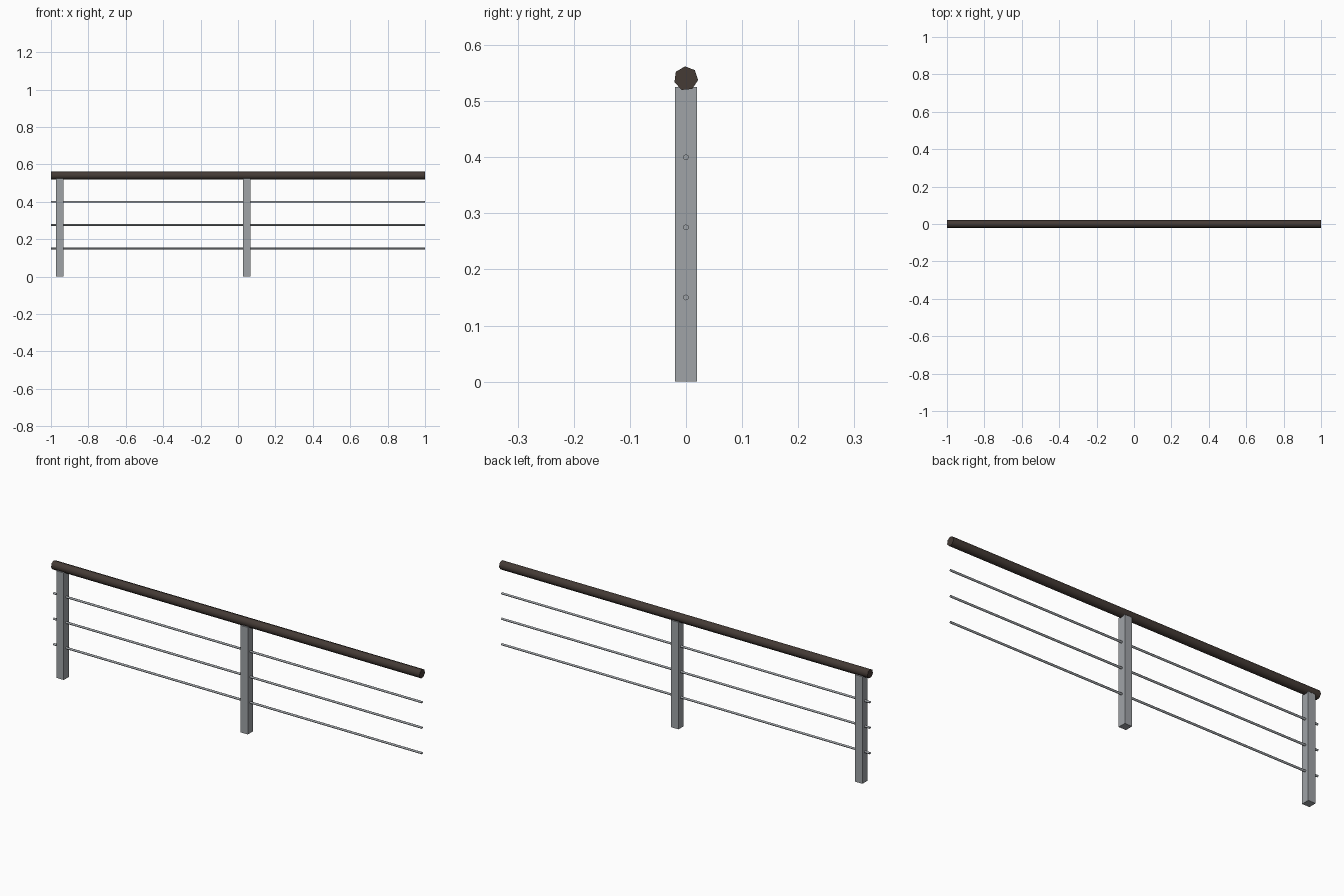
import bpy
import math

cube = bpy.data.objects.get("Cube")
if cube:
    bpy.data.objects.remove(cube, do_unlink=True)


def make_material(name, rgb):
    mat = bpy.data.materials.new(name)
    mat.use_nodes = True
    mat.diffuse_color = (*rgb, 1)
    mat.node_tree.nodes["Principled BSDF"].inputs["Base Color"].default_value = (*rgb, 1)
    return mat


wood = make_material("dark brown", (0.058, 0.043, 0.036))
steel = make_material("steel grey", (0.35, 0.37, 0.39))


def bar(name, radius, z, mat, sides=7, top_angle=95):
    """Full-length bar along x with one corner of its section at top_angle."""
    bpy.ops.mesh.primitive_cylinder_add(vertices=sides, radius=radius, depth=2)
    obj = bpy.context.object
    # Turn the section so a corner lies at top_angle, then lay the bar along x
    for v in obj.data.vertices:
        a = math.atan2(v.co.y, v.co.x) + math.radians(top_angle - 90)
        v.co = (v.co.z, radius * math.cos(a), radius * math.sin(a))
    obj.data.update()
    obj.location.z = z
    obj.name = name
    obj.data.materials.append(mat)
    bpy.ops.object.shade_smooth_by_angle(angle=math.radians(60))
    return obj


def post(name, x, width=0.04, height=0.525):
    bpy.ops.mesh.primitive_cube_add(size=1, location=(x, 0, height / 2))
    obj = bpy.context.object
    obj.scale = (width, width, height)
    bpy.ops.object.transform_apply(location=False, rotation=False, scale=True)
    obj.name = name
    obj.data.materials.append(steel)


# Handrail
bar("handrail", 0.0217, 0.5403, wood)

# Horizontal wires
for label, z in (("lower", 0.15), ("middle", 0.275), ("upper", 0.4)):
    bar(label + "_wire", 0.0053, z, steel)

# Square posts
post("right_post", -0.952)
post("middle_post", 0.047)
